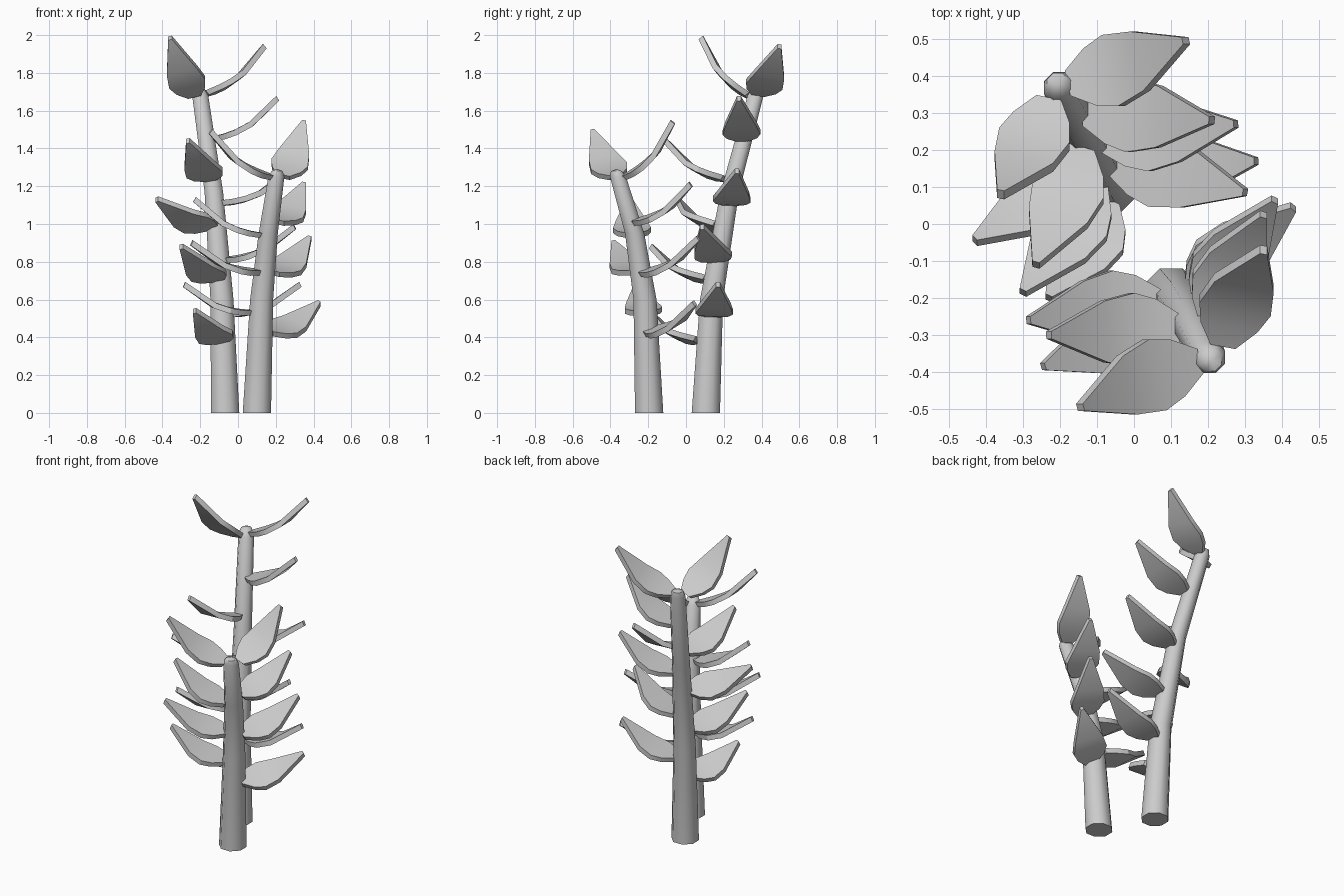
import bpy, bmesh, math
from mathutils import Vector

if "Cube" in bpy.data.objects:
    bpy.data.objects.remove(bpy.data.objects["Cube"])

grey = bpy.data.materials.new("plain grey")
grey.diffuse_color = (0.6, 0.6, 0.6, 1)
grey.use_nodes = True
grey.node_tree.nodes["Principled BSDF"].inputs["Base Color"].default_value = grey.diffuse_color


def finish(name, bm, angle):
    bmesh.ops.recalc_face_normals(bm, faces=bm.faces)
    me = bpy.data.meshes.new(name)
    bm.to_mesh(me)
    bm.free()
    me.materials.append(grey)
    ob = bpy.data.objects.new(name, me)
    bpy.context.collection.objects.link(ob)
    bpy.ops.object.select_all(action='DESELECT')
    ob.select_set(True)
    bpy.context.view_layer.objects.active = ob
    bpy.ops.object.shade_smooth_by_angle(angle=math.radians(angle))


def skin(bm, rings):
    # bridge successive vertex loops
    for a, b in zip(rings, rings[1:]):
        n = len(a)
        for i in range(n):
            bm.faces.new((a[i], a[(i + 1) % n], b[(i + 1) % n], b[i]))


def stem(name, path):
    # eight-sided tapering stem with a small domed tip
    bm = bmesh.new()
    rings = []
    for x, y, z, r in path:
        angles = [math.tau * (i + 0.5) / 8 for i in range(8)]
        rings.append([bm.verts.new((x + r * math.cos(a), y + r * math.sin(a), z)) for a in angles])
    skin(bm, rings)
    bm.faces.new(rings[0])
    x, y, z, r = path[-1]
    tip = bm.verts.new((x, y, z + 0.012))
    for i in range(8):
        bm.faces.new((rings[-1][i], rings[-1][(i + 1) % 8], tip))
    finish(name, bm, 50)


# position along the leaf, half width
OUTLINE = [(0, .035), (.15, .08), (.3, .1), (.52, .083), (1, .01)]


def leaf(name, base, tip, across, thick=0.03, sag=0.04):
    # thick, upward-curving blade whose plane contains the "across" axis
    base, tip, across = Vector(base), Vector(tip), Vector(across)
    d = (tip - base).normalized()
    w = (across - across.dot(d) * d).normalized()
    n = d.cross(w)
    if n.z < 0:
        n = -n
    bm = bmesh.new()
    rings = []
    for t, h in OUTLINE:
        c = base.lerp(tip, t) - n * sag * 4 * t * (1 - t)
        rings.append([bm.verts.new(c + w * h * s + n * thick * k / 2)
                      for s, k in ((-1, -1), (1, -1), (1, 1), (-1, 1))])
    skin(bm, rings)
    bm.faces.new(rings[0])
    bm.faces.new(rings[-1])
    finish(name, bm, 30)


stem("tall_stem", [(-.068, .105, 0, .081), (-.085, .135, .6, .066), (-.128, .232, 1.17, .053),
                   (-.2, .368, 1.68, .046), (-.206, .378, 1.715, .032)])
stem("short_stem", [(.1, -.195, 0, .081), (.125, -.217, .6, .066), (.16, -.272, .95, .055),
                    (.203, -.36, 1.25, .046), (.207, -.368, 1.28, .032)])

X, Y = (1, 0, 0), (0, 1, 0)
# leaf groups: across axis, then (base, tip) from top to bottom
groups = {
    "tall_side_leaf": (Y, [((-.17, .38, 1.69), (.14, .495, 1.94)),
                           ((-.13, .30, 1.45), (.21, .28, 1.665)),
                           ((-.09, .23, 1.11), (.275, .27, 1.28)),
                           ((-.06, .17, .81), (.30, .085, .985)),
                           ((-.04, .14, .52), (.33, .17, .68))]),
    "tall_front_leaf": (X, [((-.23, .33, 1.68), (-.36, .08, 1.985)),
                            ((-.14, .20, 1.24), (-.265, -.11, 1.44)),
                            ((-.13, .17, .99), (-.43, -.045, 1.13)),
                            ((-.10, .11, .71), (-.30, -.185, .88)),
                            ((-.07, .06, .385), (-.23, -.20, .54))]),
    "short_side_leaf": (Y, [((.17, -.37, 1.25), (-.145, -.495, 1.49)),
                            ((.12, -.28, .94), (-.23, -.30, 1.13)),
                            ((.11, -.26, .745), (-.245, -.385, .90)),
                            ((.07, -.21, .53), (-.285, -.26, .68))]),
    "short_back_leaf": (X, [((.24, -.32, 1.25), (.35, -.07, 1.54)),
                            ((.21, -.27, 1.01), (.35, .025, 1.21)),
                            ((.19, -.23, .74), (.38, .065, .925)),
                            ((.16, -.20, .43), (.43, .045, .58))]),
}
for name, (across, leaves) in groups.items():
    for i, (base, tip) in enumerate(leaves):
        leaf(f"{name}_{i + 1}", base, tip, across)
